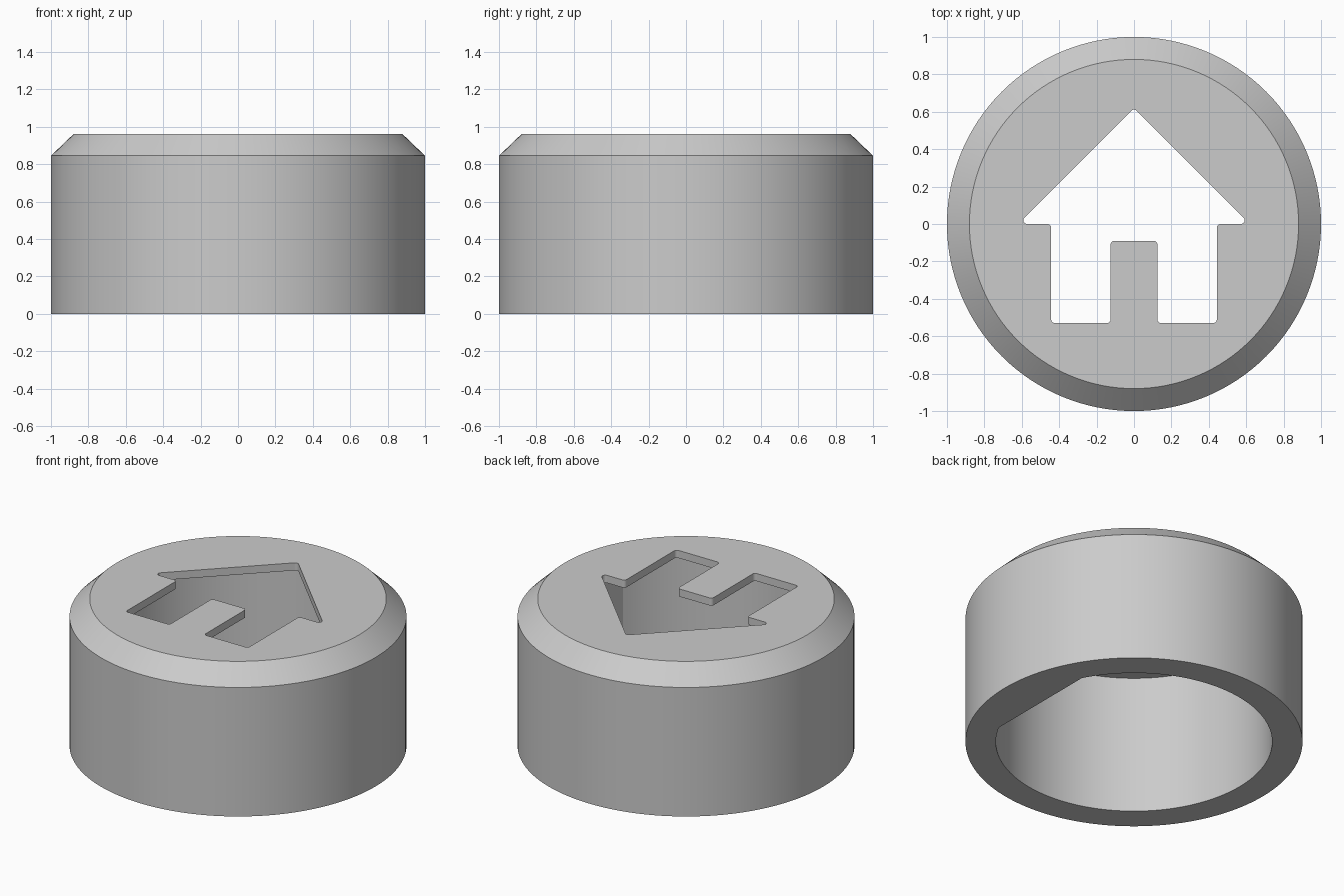
import bpy, bmesh, math
from mathutils import Vector

if "Cube" in bpy.data.objects:
    bpy.data.objects.remove(bpy.data.objects["Cube"])

SEGMENTS = 128
RIM_Z, TOP_Z, CEILING_Z = 0.845, 0.96, 0.91
BORE_RADIUS, BORE_FLAT_X = 0.82, 0.725

grey = bpy.data.materials.new("grey plastic")
grey.use_nodes = True
colour = (0.6, 0.6, 0.6, 1)
grey.diffuse_color = colour
grey.node_tree.nodes["Principled BSDF"].inputs["Base Color"].default_value = colour


def arc(radius, start, end, count):
    """Points along an arc around the origin."""
    step = (end - start) / count
    return [(radius * math.cos(start + i * step), radius * math.sin(start + i * step))
            for i in range(count + 1)]


def rounded(points, radius, steps=8):
    """Fillet every corner of a closed outline."""
    result = []
    for i, point in enumerate(points):
        p = Vector(point)
        a = (Vector(points[i - 1]) - p).normalized()
        b = (Vector(points[(i + 1) % len(points)]) - p).normalized()
        half = a.angle(b) / 2
        centre = p + (a + b).normalized() * radius / math.sin(half)
        start = p + a * radius / math.tan(half) - centre
        end = p + b * radius / math.tan(half) - centre
        result += [centre + start.lerp(end, k / steps).normalized() * radius
                   for k in range(steps + 1)]
    return result


def ring(bm, outline, z):
    """Closed loop of edges at one height."""
    verts = [bm.verts.new((p[0], p[1], z)) for p in outline]
    for i, vert in enumerate(verts):
        bm.edges.new((verts[i - 1], vert))
    return verts


def wall(bm, low, high):
    """Band of quads between two matching rings."""
    for i in range(len(low)):
        bm.faces.new((low[i - 1], low[i], high[i], high[i - 1]))


def plate(bm, outer, inner):
    """Flat face between two rings, with the inner one left open."""
    edges = [bm.edges.get((loop[i - 1], loop[i]))
             for loop in (outer, inner) for i in range(len(loop))]
    bmesh.ops.triangle_fill(bm, use_beauty=True, edges=edges, normal=(0, 0, 1))


# Outlines: outer circles, bore with one flat side, house-shaped window
wide = arc(1, 0, math.tau, SEGMENTS)[:-1]
narrow = arc(0.88, 0, math.tau, SEGMENTS)[:-1]
flat = math.acos(BORE_FLAT_X / BORE_RADIUS)
bore = arc(BORE_RADIUS, flat, math.tau - flat, SEGMENTS)
half_house = [(0.125, -0.09), (0.125, -0.53), (0.443, -0.53), (0.443, 0), (0.62, 0)]
house = rounded(
    half_house + [(0, 0.62)] + [(-x, y) for x, y in reversed(half_house)], 0.02)

bm = bmesh.new()
base_outer, rim, top_outer = ring(bm, wide, 0), ring(bm, wide, RIM_Z), ring(bm, narrow, TOP_Z)
base_inner, ceiling_outer = ring(bm, bore, 0), ring(bm, bore, CEILING_Z)
ceiling_inner, top_inner = ring(bm, house, CEILING_Z), ring(bm, house, TOP_Z)

# Outer side, chamfer, bore side and window side
wall(bm, base_outer, rim)
wall(bm, rim, top_outer)
wall(bm, base_inner, ceiling_outer)
wall(bm, ceiling_inner, top_inner)

# Bottom rim, underside of the top, and top
plate(bm, base_outer, base_inner)
plate(bm, ceiling_outer, ceiling_inner)
plate(bm, top_outer, top_inner)
bmesh.ops.recalc_face_normals(bm, faces=bm.faces)

mesh = bpy.data.meshes.new("cap")
bm.to_mesh(mesh)
bm.free()
mesh.materials.append(grey)
cap = bpy.data.objects.new("cap", mesh)
bpy.context.scene.collection.objects.link(cap)

# Smooth the round sides, keep the corners sharp
bpy.ops.object.select_all(action="DESELECT")
bpy.context.view_layer.objects.active = cap
cap.select_set(True)
bpy.ops.object.shade_smooth_by_angle(angle=math.radians(20))
